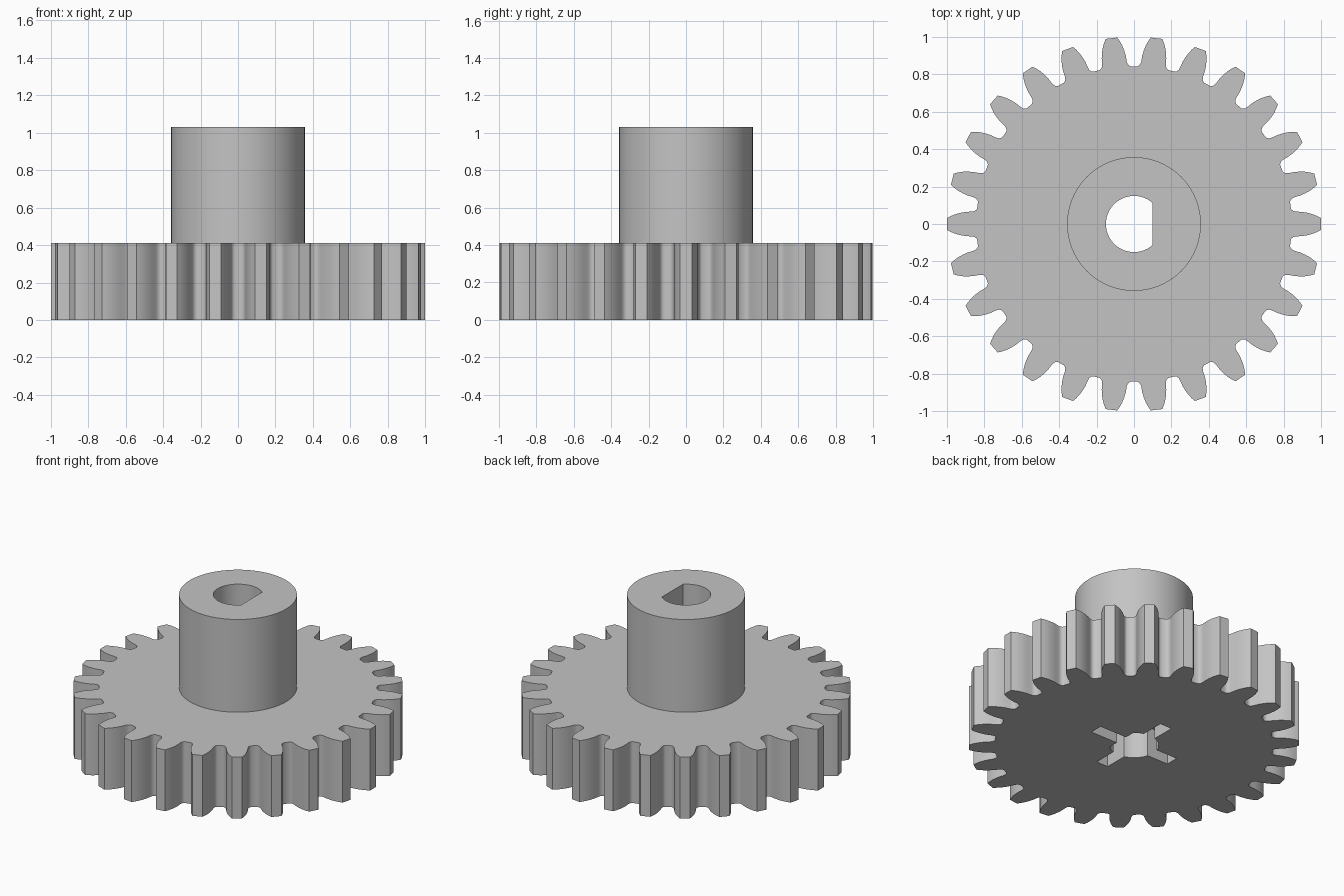
import bpy, bmesh, math

if "Cube" in bpy.data.objects:
    bpy.data.objects.remove(bpy.data.objects["Cube"])

TEETH = 26
GEAR_TOP, HUB_TOP = 0.41, 1.03
HUB_R, BORE_R, FLAT_X = 0.357, 0.15, 0.10
SLOT_REACH, SLOT_HALF, SLOT_DEPTH = 0.30, 0.043, 0.20

grey = bpy.data.materials.new("plain grey")
grey.diffuse_color = (0.55, 0.55, 0.55, 1)
grey.use_nodes = True
grey.node_tree.nodes["Principled BSDF"].inputs["Base Color"].default_value = grey.diffuse_color


def prism(name, outline, z0, z1):
    """Extrude a closed 2D outline from z0 to z1."""
    bm = bmesh.new()
    face = bm.faces.new([bm.verts.new((x, y, z0)) for x, y in outline])
    top = bmesh.ops.extrude_face_region(bm, geom=[face])["geom"]
    bmesh.ops.translate(bm, vec=(0, 0, z1 - z0),
                        verts=[v for v in top if isinstance(v, bmesh.types.BMVert)])
    bmesh.ops.recalc_face_normals(bm, faces=bm.faces)
    mesh = bpy.data.meshes.new(name)
    bm.to_mesh(mesh)
    bm.free()
    mesh.materials.append(grey)
    obj = bpy.data.objects.new(name, mesh)
    bpy.context.collection.objects.link(obj)
    return obj


def polar(r, a):
    return r * math.cos(a), r * math.sin(a)


def circle(r, n):
    return [polar(r, 2 * math.pi * i / n) for i in range(n)]


def combine(target, tool, operation):
    """Apply a boolean and remove the tool."""
    mod = target.modifiers.new(operation, "BOOLEAN")
    mod.operation, mod.object, mod.solver = operation, tool, "EXACT"
    bpy.context.view_layer.objects.active = target
    bpy.ops.object.modifier_apply(modifier=mod.name)
    bpy.data.objects.remove(tool)


# Tooth flank from rounded root to tip: radius, half angle
flank = [(0.842, 0.100), (0.846, 0.090), (0.855, 0.081), (0.870, 0.076),
         (0.900, 0.072), (0.930, 0.064), (0.955, 0.055), (0.980, 0.043), (1.0, 0.031)]
outline = []
for i in range(TEETH):
    a = 2 * math.pi * i / TEETH
    outline += [polar(r, a - h) for r, h in flank]
    outline += [polar(r, a + h) for r, h in reversed(flank)]
gear = prism("gear_with_hub", outline, 0, GEAR_TOP)

# Raised hub
combine(gear, prism("hub", circle(HUB_R, 96), 0.3, HUB_TOP), "UNION")

# D-shaped shaft bore
flat = math.acos(FLAT_X / BORE_R)
bore = [polar(BORE_R, flat + (2 * math.pi - 2 * flat) * i / 56) for i in range(57)]
combine(gear, prism("bore", bore, -0.1, HUB_TOP + 0.1), "DIFFERENCE")

# Cross-shaped recess in the underside
L, w = SLOT_REACH, SLOT_HALF
cross = []
for k in range(4):
    c, s = round(math.cos(k * math.pi / 2)), round(math.sin(k * math.pi / 2))
    cross += [(x * c - y * s, x * s + y * c) for x, y in ((L, -w), (L, w), (w, w))]
combine(gear, prism("cross_slot", cross, -0.1, SLOT_DEPTH), "DIFFERENCE")

# Smooth curved walls, crisp edges
bpy.ops.object.select_all(action="DESELECT")
gear.select_set(True)
bpy.context.view_layer.objects.active = gear
bpy.ops.object.shade_smooth_by_angle(angle=math.radians(30))
